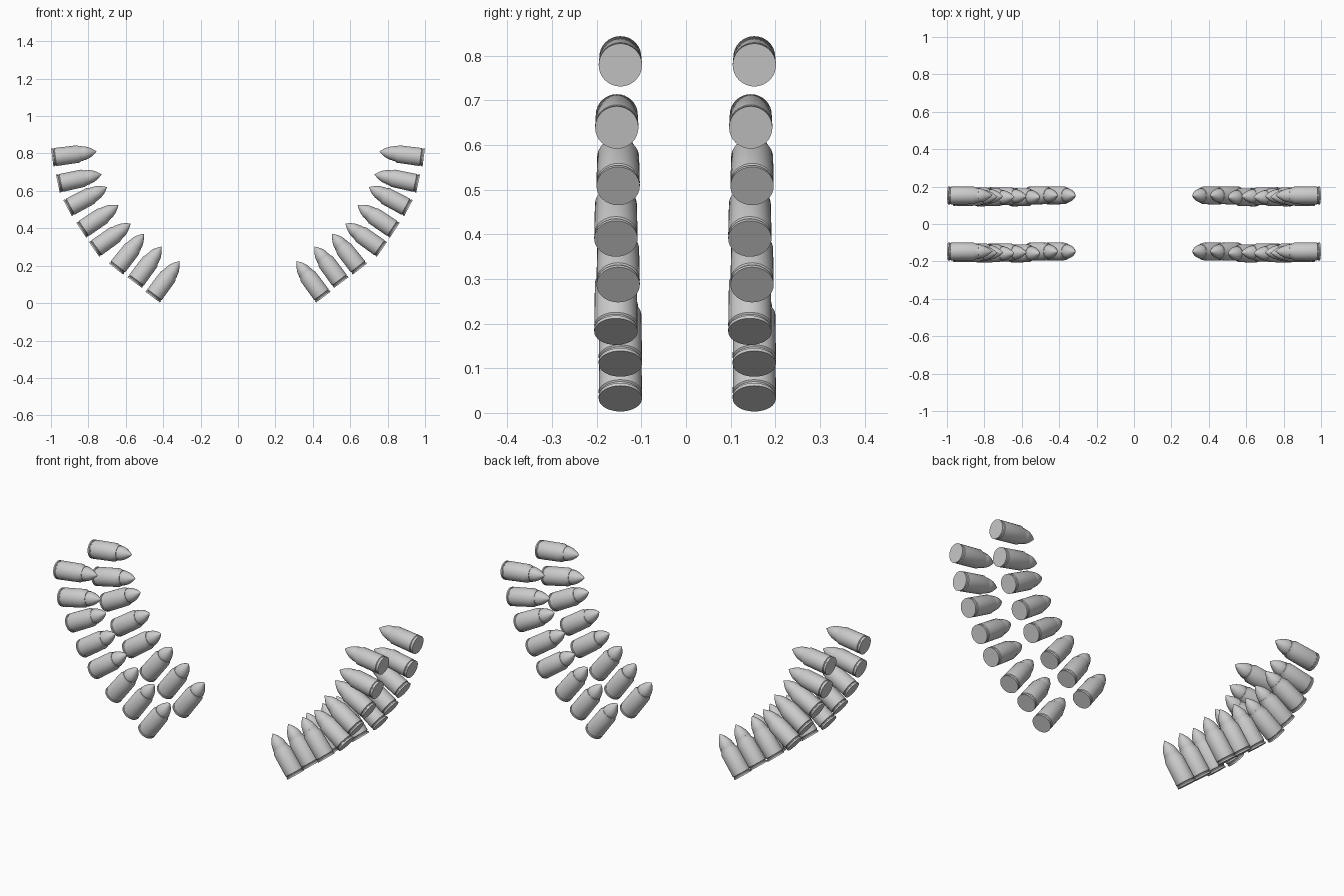
import bpy, bmesh
from math import radians, sin, cos, pi
from mathutils import Matrix, Vector

cube = bpy.data.objects.get("Cube")
if cube:
    bpy.data.objects.remove(cube, do_unlink=True)

# One plain grey for everything
grey = bpy.data.materials.new("plain grey")
grey.use_nodes = True
colour = (0.6, 0.6, 0.6, 1)
grey.diffuse_color = colour
grey.node_tree.nodes["Principled BSDF"].inputs["Base Color"].default_value = colour

SIDES = 32
R = 0.0485

# Cartridge profile as (radius, distance from base): rim, groove, case, shoulder, neck
profile = [(R, 0), (R, 0.008), (0.045, 0.010), (0.045, 0.014), (R, 0.017),
           (0.047, 0.138), (0.040, 0.152), (0.039, 0.166)]
# Rounded, pointed bullet nose
STEPS = 9
for i in range(STEPS):
    t = i / STEPS
    profile.append((0.037 * (1 - t ** 1.8), 0.166 + 0.073 * t))


def lathe(name, points, tip):
    """Revolve the profile around +x, with a flat base and a pointed end."""
    bm = bmesh.new()
    rings = []
    for r, d in points:
        rings.append([bm.verts.new((d, r * cos(2 * pi * k / SIDES), r * sin(2 * pi * k / SIDES)))
                      for k in range(SIDES)])
    for a, b in zip(rings, rings[1:]):
        for k in range(SIDES):
            n = (k + 1) % SIDES
            bm.faces.new((a[k], a[n], b[n], b[k]))
    bm.faces.new(rings[0])
    end = bm.verts.new((tip, 0, 0))
    for k in range(SIDES):
        bm.faces.new((rings[-1][k], rings[-1][(k + 1) % SIDES], end))
    bmesh.ops.recalc_face_normals(bm, faces=bm.faces)
    for f in bm.faces:
        f.smooth = True
    mesh = bpy.data.meshes.new(name)
    bm.to_mesh(mesh)
    bm.free()
    mesh.set_sharp_from_angle(angle=radians(30))
    mesh.materials.append(grey)
    return mesh


cartridge = lathe("cartridge", profile, 0.239)

# Each round, top to bottom: base x, base z, upward tilt, sideways offset
rounds = [(0.993, 0.779, 7.5, 0.003), (0.963, 0.639, 12, -0.005),
          (0.911, 0.508, 28, -0.002), (0.838, 0.390, 34, -0.007),
          (0.769, 0.287, 35.5, -0.002), (0.651, 0.182, 52, -0.007),
          (0.552, 0.110, 53.5, 0.003), (0.456, 0.032, 53.5, 0.003)]

# Two rows of rounds on each side, tips pointing inward
for side, label in ((1, "left"), (-1, "right")):
    for row_y, row in ((-0.15, "front"), (0.15, "back")):
        for i, (x, z, tilt, dy) in enumerate(rounds, 1):
            ob = bpy.data.objects.new(f"{label}_{row}_cartridge_{i}", cartridge)
            heading = 180 if side > 0 else 0
            ob.matrix_world = (Matrix.Translation(Vector((side * x, row_y + dy, z)))
                               @ Matrix.Rotation(radians(heading), 4, 'Z')
                               @ Matrix.Rotation(radians(-tilt), 4, 'Y'))
            bpy.context.collection.objects.link(ob)
